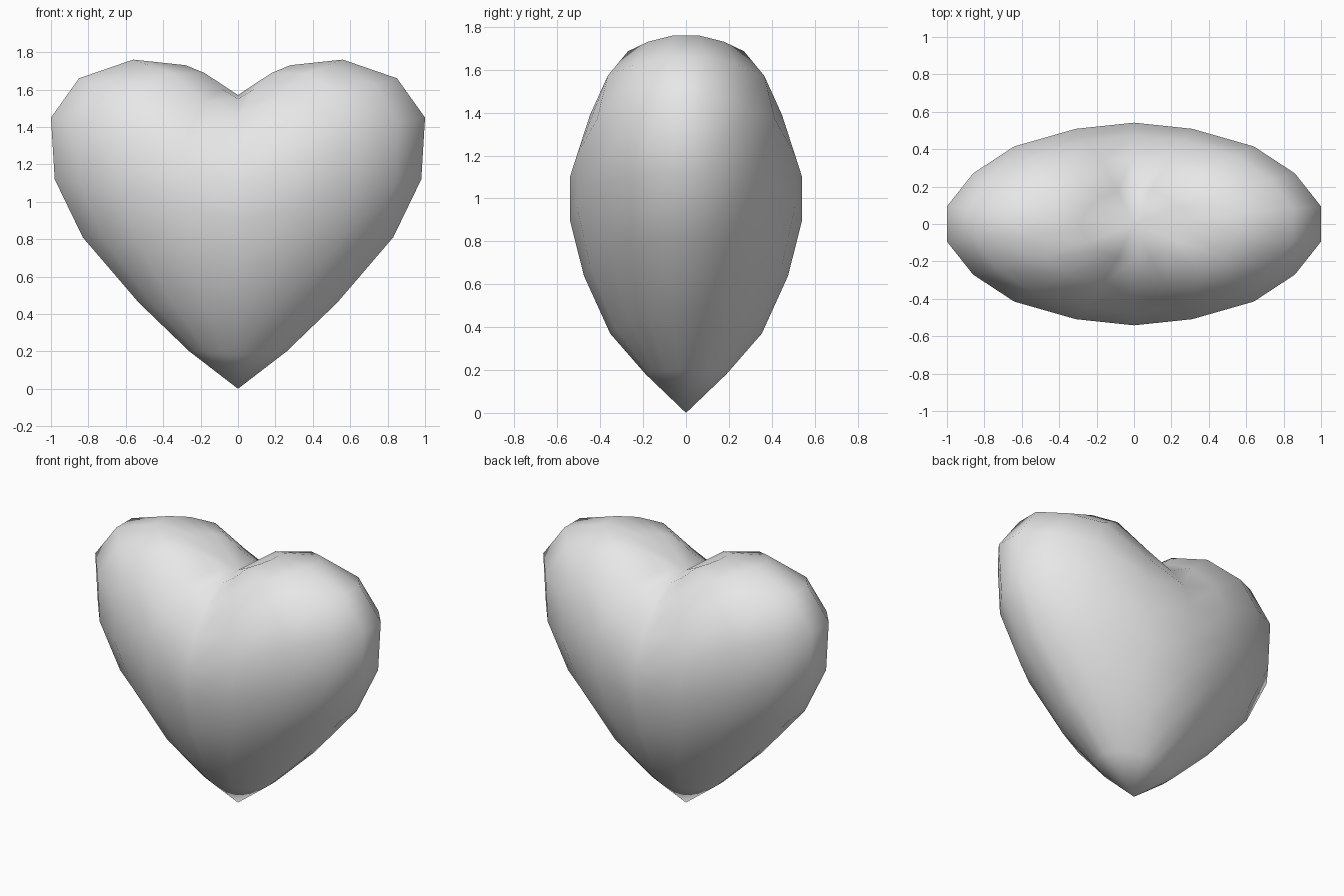
import bpy, bmesh, math

cube = bpy.data.objects.get("Cube")
if cube:
    bpy.data.objects.remove(cube, do_unlink=True)

SEGMENTS, DEPTH = 18, 0.55
TIP_Z, CLEFT_Z = 0.0, 1.57

# Each ring from the tip up: half width, height on the centre line, lift of the lobe
RINGS = [(0.26, 0.18, 0.02), (0.53, 0.37, 0.09), (0.83, 0.64, 0.17), (0.98, 0.90, 0.22),
         (1.00, 1.10, 0.35), (0.85, 1.28, 0.38), (0.56, 1.44, 0.32), (0.28, 1.55, 0.18)]
# Around a quarter ring, from the side to the centre line: share of width, share of lift
AROUND = [(1, 1), (0.86, 0.91), (0.64, 0.77), (0.31, 0.29), (0, 0)]


def ring_point(index, segment):
    width, height, lift = RINGS[index]
    angle = 2 * math.pi * (segment + 0.5) / SEGMENTS
    k = segment % 9
    across, raise_share = AROUND[min(k, 8 - k)]
    radius = DEPTH * math.sin(math.pi * (index + 1) / (len(RINGS) + 1))
    return (math.copysign(width * across, math.cos(angle)),
            radius * math.sin(angle),
            height + lift * raise_share)


# Heart body: stacked rings closed by fans at the tip and the cleft
bm = bmesh.new()
rings = [[bm.verts.new(ring_point(r, s)) for s in range(SEGMENTS)]
         for r in range(len(RINGS))]
tip = bm.verts.new((0, 0, TIP_Z))
cleft = bm.verts.new((0, 0, CLEFT_Z))
for s in range(SEGMENTS):
    n = (s + 1) % SEGMENTS
    bm.faces.new((tip, rings[0][n], rings[0][s]))
    bm.faces.new((cleft, rings[-1][s], rings[-1][n]))
    for low, high in zip(rings, rings[1:]):
        bm.faces.new((low[s], low[n], high[n], high[s]))
bmesh.ops.recalc_face_normals(bm, faces=bm.faces)
for face in bm.faces:
    face.smooth = True

mesh = bpy.data.meshes.new("heart")
bm.to_mesh(mesh)
bm.free()
heart = bpy.data.objects.new("heart", mesh)
bpy.context.collection.objects.link(heart)

# Plain grey material
grey = bpy.data.materials.new("light_grey")
grey.use_nodes = True
colour = (0.8, 0.8, 0.8, 1)
grey.diffuse_color = colour
grey.node_tree.nodes["Principled BSDF"].inputs["Base Color"].default_value = colour
mesh.materials.append(grey)
